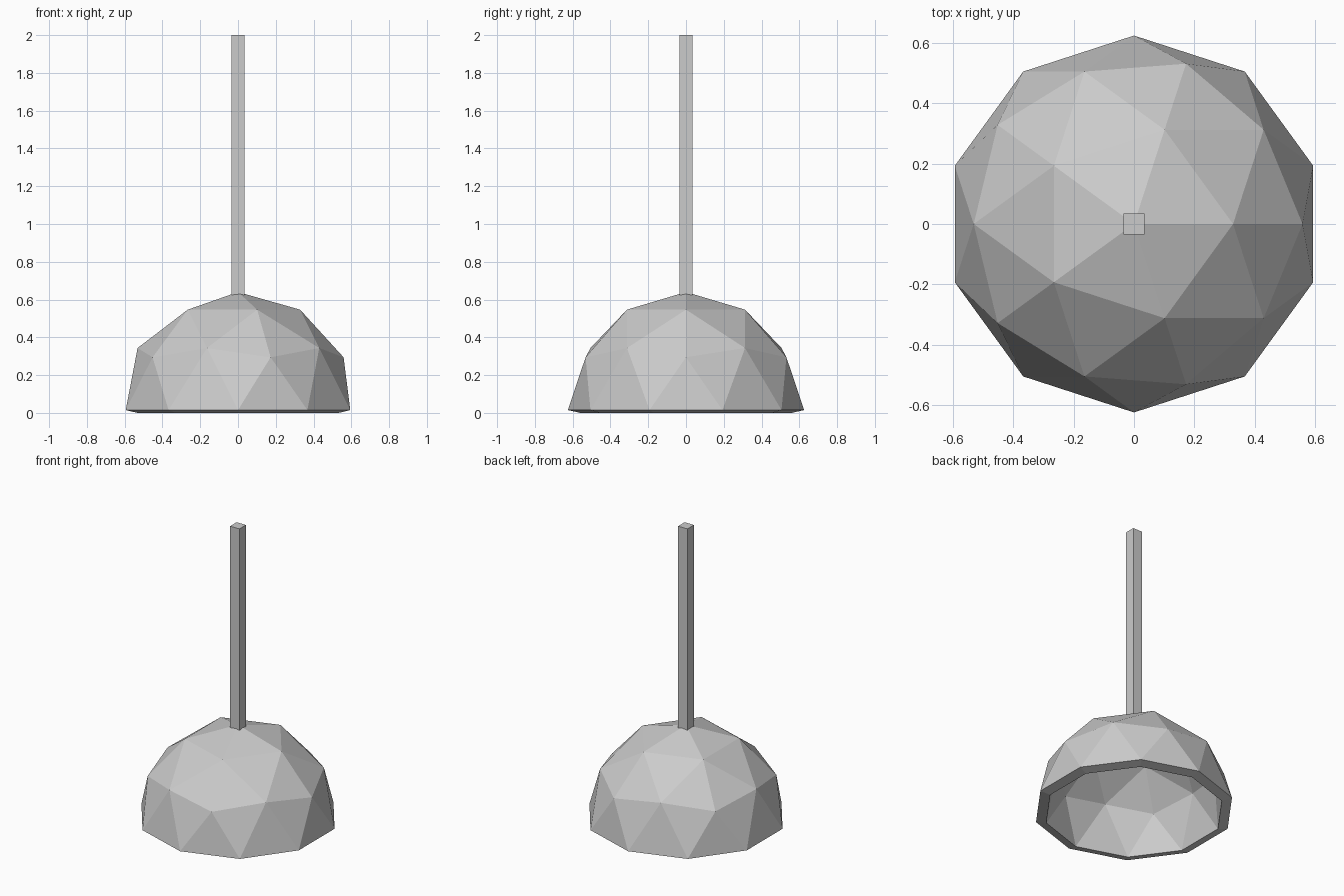
import bpy, bmesh
from mathutils import Matrix

if "Cube" in bpy.data.objects:
    bpy.data.objects.remove(bpy.data.objects["Cube"])

RADIUS = 0.625
WALL = 0.067


def add_object(name, bm):
    mesh = bpy.data.meshes.new(name)
    bm.to_mesh(mesh)
    bm.free()
    obj = bpy.data.objects.new(name, mesh)
    bpy.context.collection.objects.link(obj)
    return obj


# Hollow dome: upper half of a low-poly icosphere, thickened inward
bm = bmesh.new()
bmesh.ops.create_icosphere(bm, subdivisions=2, radius=RADIUS)
bmesh.ops.delete(bm, geom=[v for v in bm.verts if v.co.z < -0.01], context='VERTS')
dome = add_object("rubber_cup", bm)
shell = dome.modifiers.new("wall", 'SOLIDIFY')
shell.thickness = WALL
shell.offset = -1

# Rest the inner rim on the ground
bpy.context.view_layer.update()
evaluated = dome.evaluated_get(bpy.context.evaluated_depsgraph_get())
dome.location.z = -min(v.co.z for v in evaluated.data.vertices)

# Square handle rising from the top of the dome
BOTTOM, TOP, WIDTH = 0.62, 2.0, 0.07
bm = bmesh.new()
bmesh.ops.create_cube(bm, size=1, matrix=Matrix.Translation((0, 0, (BOTTOM + TOP) / 2))
                      @ Matrix.Diagonal((WIDTH, WIDTH, TOP - BOTTOM, 1)))
add_object("handle", bm)
